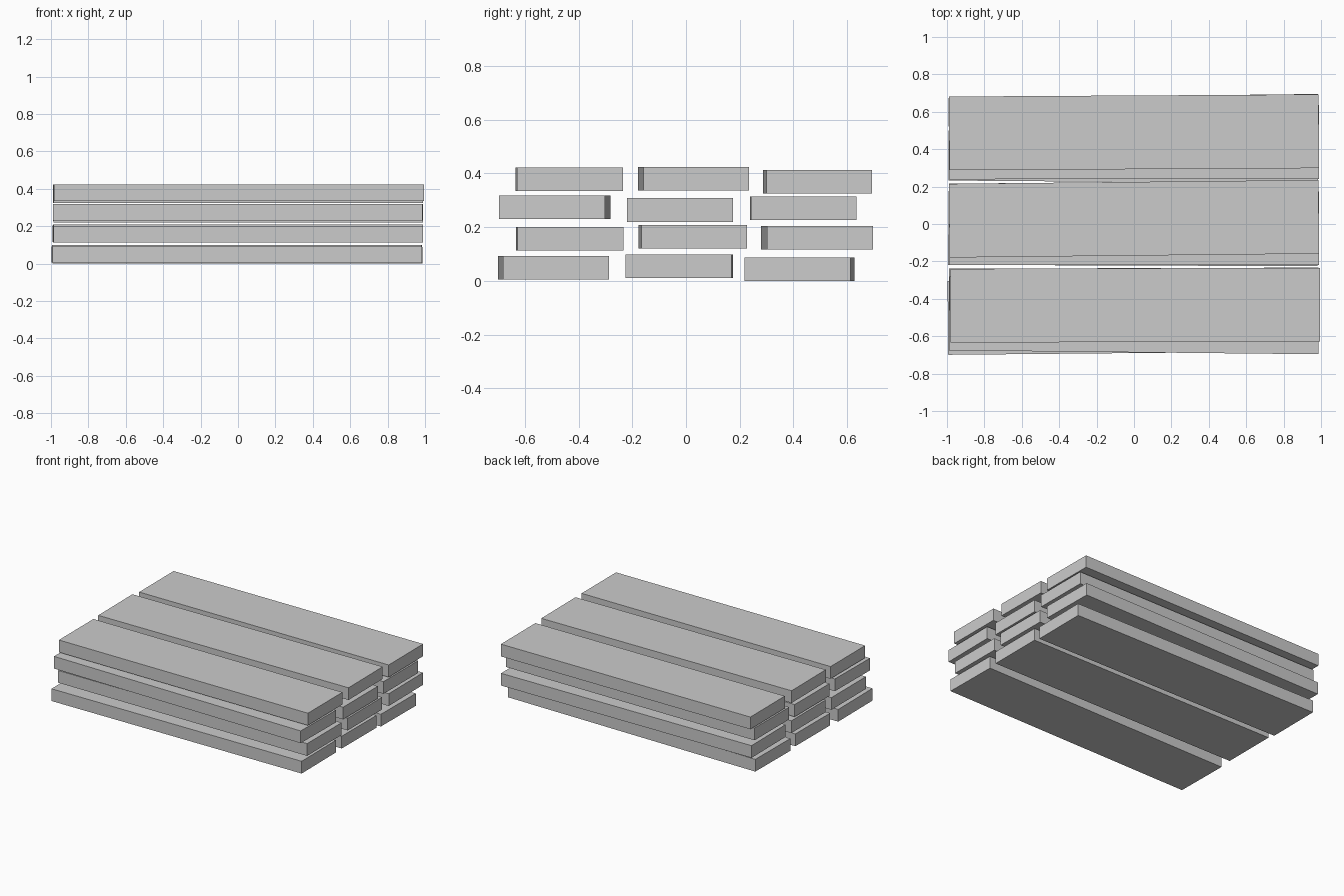
import bpy
from mathutils import Matrix, Vector

LENGTH, WIDTH, THICK = 1.976, 0.394, 0.088

# One plank: centre x, centre y, bottom z, small twist about z
def plank(name, x, y, z, twist):
    bpy.ops.mesh.primitive_cube_add(size=1)
    ob = bpy.context.object
    ob.name = ob.data.name = name
    ob.data.transform(Matrix.Diagonal((LENGTH, WIDTH, THICK, 1)))
    ob.location = Vector((x, y, z + THICK / 2))
    ob.rotation_euler.z = twist

# Four loosely stacked layers, each with three planks from front to back
layers = [
    [(-0.007, -0.493, 0.005, 0.0094), (-0.005, -0.025, 0.011, -0.0035), (-0.003, 0.422, 0.0, -0.0075)],
    [(0.0, -0.433, 0.113, 0.003), (0.0, 0.025, 0.120, 0.0057), (-0.002, 0.487, 0.117, 0.0113)],
    [(0.0, -0.489, 0.230, -0.0104), (0.002, -0.023, 0.220, 0.0), (0.0, 0.437, 0.227, 0.001)],
    [(0.007, -0.434, 0.334, 0.003), (0.0, 0.028, 0.336, 0.0104), (0.0, 0.490, 0.325, 0.0057)],
]
for i, row in enumerate(layers, 1):
    for side, spec in zip(("front", "middle", "back"), row):
        plank(f"plank_layer{i}_{side}", *spec)
